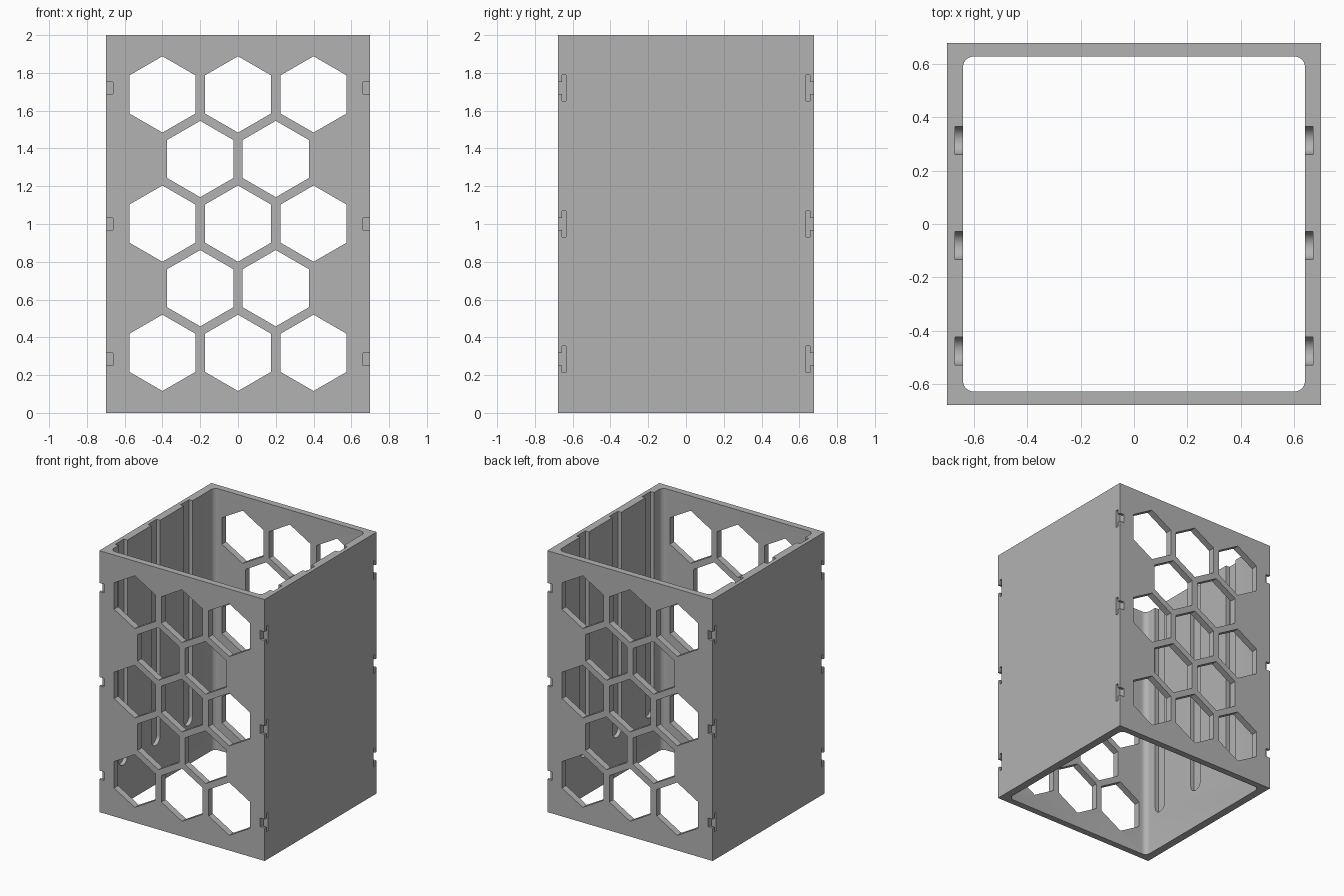
import bpy, bmesh, math
from mathutils import Vector

cube = bpy.data.objects.get("Cube")
if cube:
    bpy.data.objects.remove(cube, do_unlink=True)

grey = bpy.data.materials.new("matte_grey")
grey.use_nodes = True
colour = (0.45, 0.45, 0.45, 1)
grey.diffuse_color = colour
grey.node_tree.nodes["Principled BSDF"].inputs["Base Color"].default_value = colour

HX, HY, HEIGHT = 0.70, 0.677, 2.0      # outer half sizes and height
IX, IY = 0.64, 0.627                   # inner half sizes
PLACE = {                              # profile (u, v) pushed along one axis
    "x": lambda u, v, d: (d, u, v),
    "y": lambda u, v, d: (u, d, v),
    "z": lambda u, v, d: (u, v, d),
}


def add_prism(bm, profile, axis, start, end):
    """Push a closed profile along an axis."""
    rings = [[bm.verts.new(PLACE[axis](u, v, d)) for u, v in profile]
             for d in (start, end)]
    bm.faces.new(rings[0])
    bm.faces.new(rings[1][::-1])
    n = len(profile)
    for i in range(n):
        j = (i + 1) % n
        bm.faces.new((rings[0][j], rings[0][i], rings[1][i], rings[1][j]))


def make_object(name, bm):
    bmesh.ops.recalc_face_normals(bm, faces=bm.faces)
    mesh = bpy.data.meshes.new(name)
    bm.to_mesh(mesh)
    bm.free()
    mesh.materials.append(grey)
    obj = bpy.data.objects.new(name, mesh)
    bpy.context.collection.objects.link(obj)
    return obj


def arc(cx, cy, r, start, end, steps):
    angles = [math.radians(start + (end - start) * i / steps) for i in range(steps + 1)]
    return [(cx + r * math.cos(a), cy + r * math.sin(a)) for a in angles]


def rectangle(hx, hy):
    return [(-hx, -hy), (hx, -hy), (hx, hy), (-hx, hy)]


def cut(target, name, bm):
    """Subtract a cutter from the target and drop the cutter."""
    cutter = make_object(name, bm)
    cutter.hide_render = True
    mod = target.modifiers.new(name, "BOOLEAN")
    mod.operation, mod.solver, mod.object = "DIFFERENCE", "EXACT", cutter
    bpy.context.view_layer.objects.active = target
    bpy.ops.object.modifier_apply(modifier=name)
    bpy.data.objects.remove(cutter, do_unlink=True)


# Outer block
bm = bmesh.new()
add_prism(bm, rectangle(HX, HY), "z", 0, HEIGHT)
body = make_object("open_box_sleeve", bm)

# Open inside with rounded corners
bm = bmesh.new()
r = 0.04
inside = []
for k, (sx, sy) in enumerate([(1, 1), (-1, 1), (-1, -1), (1, -1)]):
    inside += arc(sx * (IX - r), sy * (IY - r), r, 90 * k, 90 * k + 90, 6)
add_prism(bm, inside, "z", -0.1, HEIGHT + 0.1)
cut(body, "inside_cutter", bm)

# Honeycomb through the front and back walls
bm = bmesh.new()
for row in range(5):
    columns = (-0.2, 0.2) if row % 2 else (-0.4, 0, 0.4)
    for x in columns:
        hexagon = arc(x, 0.318 + 0.342 * row, 0.202, 30, 330, 5)
        add_prism(bm, hexagon, "y", -1, 1)
cut(body, "honeycomb_cutter", bm)

# Round-ended grooves inside the side walls, open at the top
bm = bmesh.new()
half = 0.052
for y in (-0.475, -0.08, 0.313):
    groove = arc(y, 0.35, half, 180, 360, 12)
    groove += [(y + half, HEIGHT + 0.1), (y - half, HEIGHT + 0.1)]
    for side in (-1, 1):
        add_prism(bm, groove, "x", side * (IX - 0.1), side * (IX + 0.03))
cut(body, "groove_cutter", bm)

# T-shaped clip pockets on the four upright edges
bm = bmesh.new()
for z in (0.285, 1.0, 1.72):
    for sy in (-1, 1):
        neck, head = 0.033, 0.07
        pocket = [(HY + 0.1, neck), (0.657, neck), (0.657, head), (0.636, head)]
        pocket += [(y, -dz) for y, dz in reversed(pocket)]
        pocket = [(sy * y, z + dz) for y, dz in pocket]
        for sx in (-1, 1):
            add_prism(bm, pocket, "x", sx * 0.662, sx * (HX + 0.1))
cut(body, "clip_pocket_cutter", bm)

# Smooth the rounded parts only
bpy.ops.object.select_all(action="DESELECT")
body.select_set(True)
bpy.context.view_layer.objects.active = body
bpy.ops.object.shade_smooth_by_angle(angle=math.radians(30))
